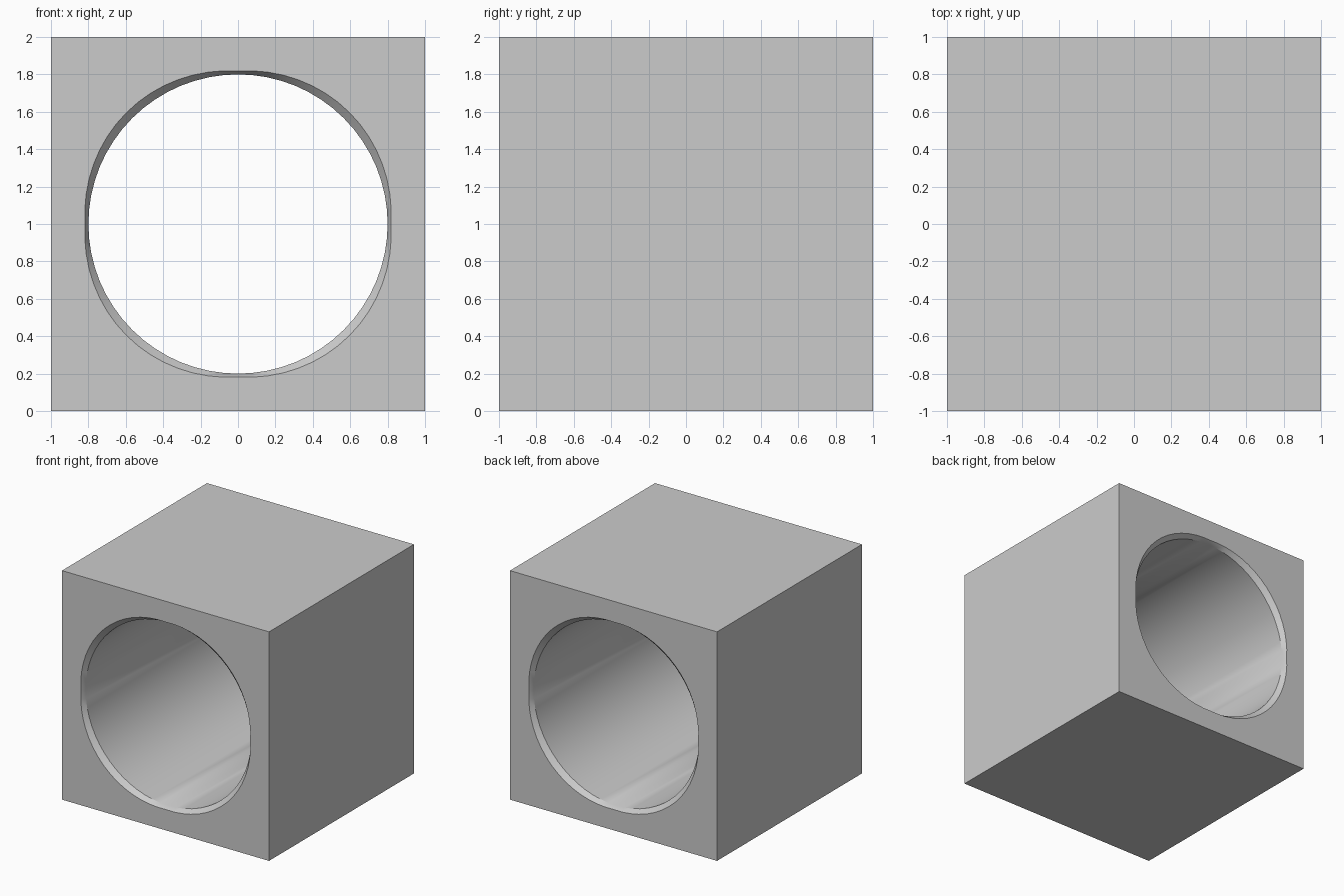
import bpy, bmesh
from math import sin, cos, tau

if "Cube" in bpy.data.objects:
    bpy.data.objects.remove(bpy.data.objects["Cube"])

SEG = 64          # sides of the bore
LIP_DEPTH = 0.04  # depth of the bevelled rim


def square(a):
    k = 1.0 / max(abs(cos(a)), abs(sin(a)))
    return k


def rim(a):
    return 0.818 + 0.025 * abs(sin(2 * a))


def bore(a):
    return 0.80


bm = bmesh.new()


def ring(radius, y):
    angles = [tau * i / SEG for i in range(SEG)]
    return [bm.verts.new((radius(a) * cos(a), y, 1 + radius(a) * sin(a)))
            for a in angles]


# Closed loop of cross-sections: outside walls, face, rim, bore, rim, face
rings = [
    ring(square, 1.0),
    ring(square, -1.0),
    ring(rim, -1.0),
    ring(bore, -1.0 + LIP_DEPTH),
    ring(bore, 1.0 - LIP_DEPTH),
    ring(rim, 1.0),
]
for k, r in enumerate(rings):
    s = rings[(k + 1) % len(rings)]
    for i in range(SEG):
        j = (i + 1) % SEG
        bm.faces.new((r[i], r[j], s[j], s[i]))
bmesh.ops.recalc_face_normals(bm, faces=bm.faces)

# Block with round through-hole
mesh = bpy.data.meshes.new("bored_block")
bm.to_mesh(mesh)
bm.free()
block = bpy.data.objects.new("bored_block", mesh)
bpy.context.collection.objects.link(block)
bpy.context.view_layer.objects.active = block
block.select_set(True)
bpy.ops.object.shade_smooth_by_angle(angle=0.5)
